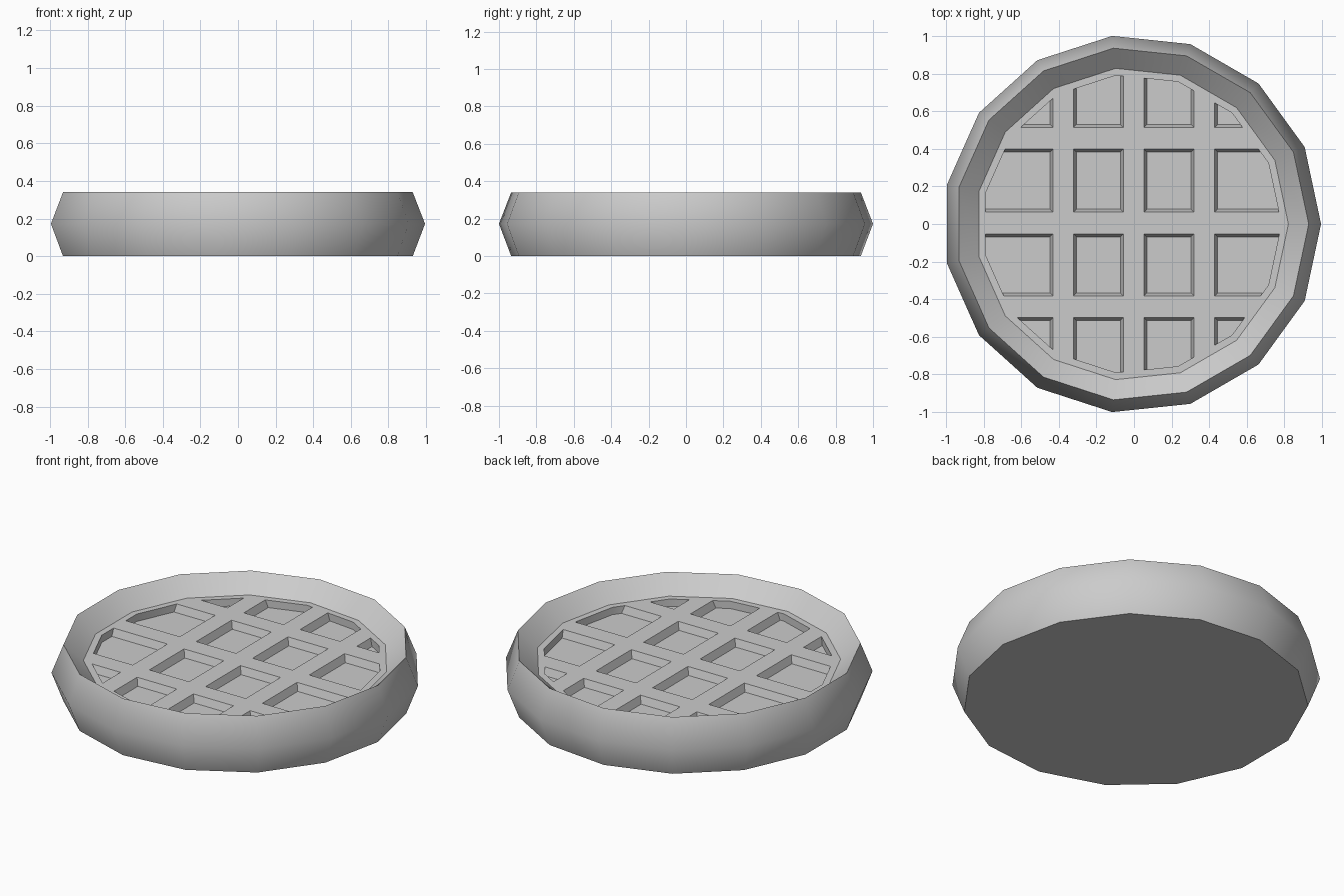
import bpy, bmesh
from math import cos, sin, tau, radians

if "Cube" in bpy.data.objects:
    bpy.data.objects.remove(bpy.data.objects["Cube"])

SIDES, CX = 15, -0.011          # 15-gon, shifted so its bounds are centred
LEDGE, FLOOR = 0.244, 0.2       # top of the ribs, bottom of the pockets


def loft(bm, rings):
    """Skin a closed solid through rings of points, bottom to top."""
    loops = [[bm.verts.new(p) for p in ring] for ring in rings]
    n = len(loops[0])
    for a, b in zip(loops, loops[1:]):
        for i in range(n):
            j = (i + 1) % n
            bm.faces.new((a[i], a[j], b[j], b[i]))
    bm.faces.new(loops[0][::-1])
    bm.faces.new(loops[-1])


def polygon(r, z):
    return [(CX + r * cos(tau * i / SIDES), r * sin(tau * i / SIDES), z)
            for i in range(SIDES)]


def make(name, bm):
    bmesh.ops.recalc_face_normals(bm, faces=bm.faces)
    me = bpy.data.meshes.new(name)
    bm.to_mesh(me)
    bm.free()
    ob = bpy.data.objects.new(name, me)
    bpy.context.collection.objects.link(ob)
    return ob


def boolean(ob, other, op):
    mod = ob.modifiers.new("cut", 'BOOLEAN')
    mod.operation, mod.object, mod.solver = op, other, 'EXACT'
    bpy.context.view_layer.objects.active = ob
    bpy.ops.object.modifier_apply(modifier=mod.name)
    bpy.data.objects.remove(other)


# Dish: outer wall with a belly, knife-edge rim, sloped inner wall, raised plate
bm = bmesh.new()
loft(bm, [polygon(r, z) for r, z in
          [(0.94, 0), (1.0055, 0.172), (0.94, 0.34), (0.832, LEDGE)]])
dish = make("waffle_dish", bm)

# Pocket cutters: a 4 x 4 grid of tapered blocks between the ribs
def spans(centres, half):
    edges = [-1.2] + [e for c in centres for e in (c - half, c + half)] + [1.2]
    return list(zip(edges[::2], edges[1::2]))


slope = 0.016
up = 0.02                       # cutter overshoot above the plate
out = slope * up / (LEDGE - FLOOR)
bm = bmesh.new()
for x0, x1 in spans((-0.376, -0.002, 0.374), 0.055):
    for y0, y1 in spans((0.456, 0.005, -0.44)[::-1], 0.058):
        loft(bm, [[(x0 + d, y0 + d, z), (x1 - d, y0 + d, z),
                   (x1 - d, y1 - d, z), (x0 + d, y1 - d, z)]
                  for d, z in ((slope, FLOOR), (-out, LEDGE + up))])
pockets = make("pocket_cutter", bm)
pockets.hide_render = True

# Trim the cutters to the plate outline, then sink them into the dish
bm = bmesh.new()
loft(bm, [polygon(0.795, 0.1), polygon(0.795, 0.4)])
trim = make("trim_cutter", bm)
trim.hide_render = True
boolean(pockets, trim, 'INTERSECT')
boolean(dish, pockets, 'DIFFERENCE')

# Smooth walls, crisp plate edges
dish.select_set(True)
bpy.context.view_layer.objects.active = dish
bpy.ops.object.shade_smooth_by_angle(angle=radians(45))
verts = dish.data.vertices
for e in dish.data.edges:
    if all(abs(verts[v].co.z - LEDGE) < 1e-4 for v in e.vertices):
        e.use_edge_sharp = True
